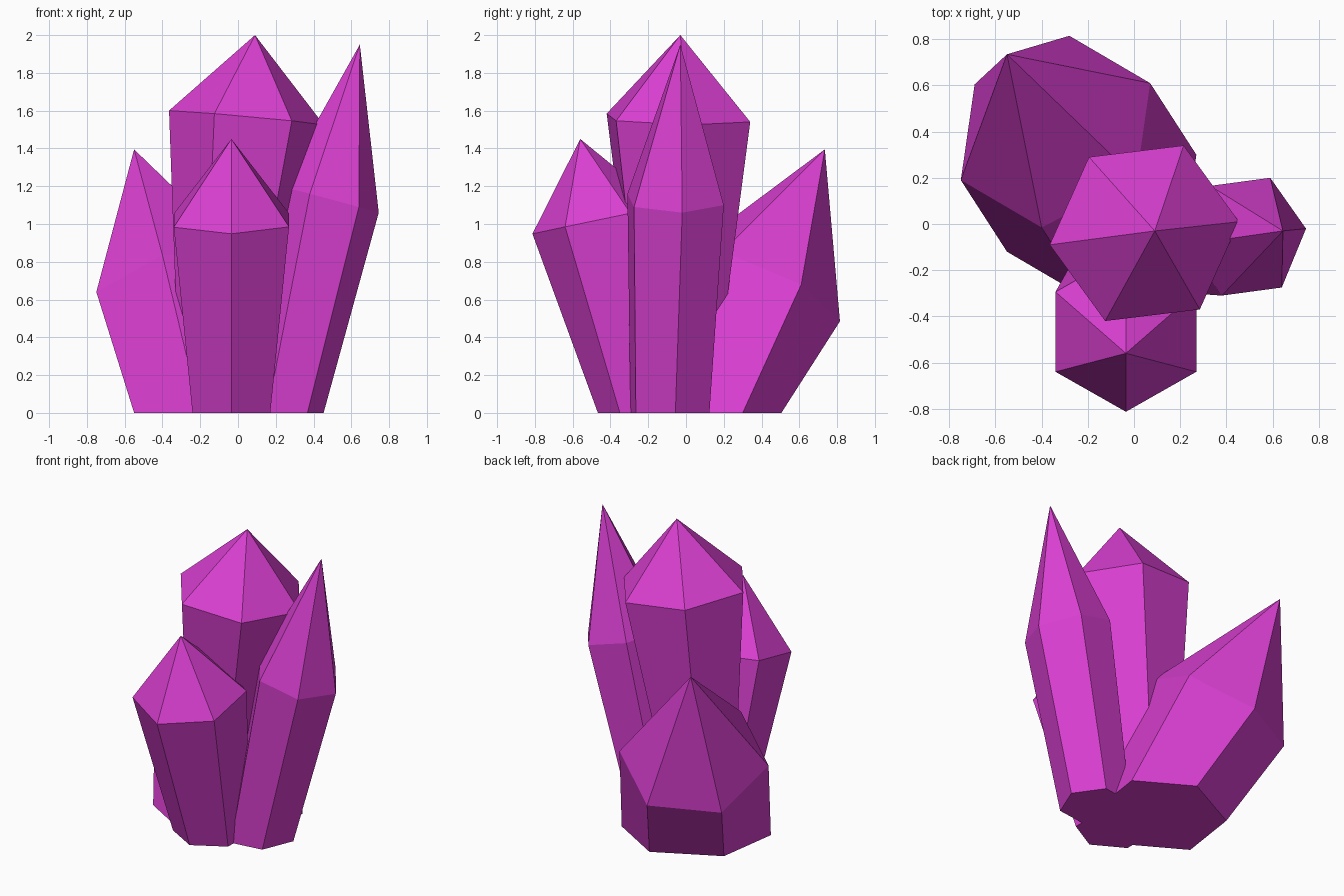
import bpy
import bmesh
from mathutils import Vector

if "Cube" in bpy.data.objects:
    bpy.data.objects.remove(bpy.data.objects["Cube"])

magenta = bpy.data.materials.new("magenta_crystal")
magenta.diffuse_color = (0.70, 0.05, 0.64, 1)
magenta.use_nodes = True
magenta.node_tree.nodes["Principled BSDF"].inputs["Base Color"].default_value = magenta.diffuse_color


def crystal(name, tip, shoulder, base, taper, a, b):
    """Leaning hexagonal crystal: a and b are two neighbouring spokes of the
    tilted shoulder ring, taper is the size of the ground ring against it."""
    tip, shoulder, base, a, b = map(Vector, (tip, shoulder, base, a, b))
    spokes = [a, b, b - a, -a, -b, a - b]
    bm = bmesh.new()
    low = [bm.verts.new(base + Vector((s.x, s.y, 0)) * taper) for s in spokes]
    high = [bm.verts.new(shoulder + s) for s in spokes]
    point = bm.verts.new(tip)
    bm.faces.new(low[::-1])
    for i in range(6):
        j = (i + 1) % 6
        bm.faces.new((low[i], low[j], high[j], high[i]))
        bm.faces.new((high[i], high[j], point))
    bmesh.ops.recalc_face_normals(bm, faces=bm.faces)
    mesh = bpy.data.meshes.new(name)
    bm.to_mesh(mesh)
    bm.free()
    mesh.materials.append(magenta)
    obj = bpy.data.objects.new(name, mesh)
    bpy.context.collection.objects.link(obj)
    return obj


# Tall middle crystal
crystal("centre_crystal", (0.09, -0.03, 2.0), (0.045, -0.04, 1.5625),
        (-0.115, -0.04, 0), 0.47, (0.41, 0.05, -0.038), (0.17, 0.38, -0.022))
# Short crystal leaning forward
crystal("front_crystal", (-0.035, -0.56, 1.45), (-0.035, -0.467, 1.02),
        (-0.035, -0.233, 0), 0.675, (0.305, -0.173, -0.035), (0.305, 0.173, 0.037))
# Slender crystal leaning right
crystal("right_crystal", (0.645, -0.03, 1.95), (0.485, -0.055, 1.13),
        (0.24, -0.085, 0), 0.82, (0.26, 0.035, -0.07), (0.105, 0.255, -0.03))
# Wide crystal leaning to the back left
crystal("back_crystal", (-0.55, 0.735, 1.395), (-0.34, 0.40, 0.66),
        (-0.14, 0.09, 0), 1.0, (0.41, 0.21, 0.02), (0.06, 0.415, -0.175))
